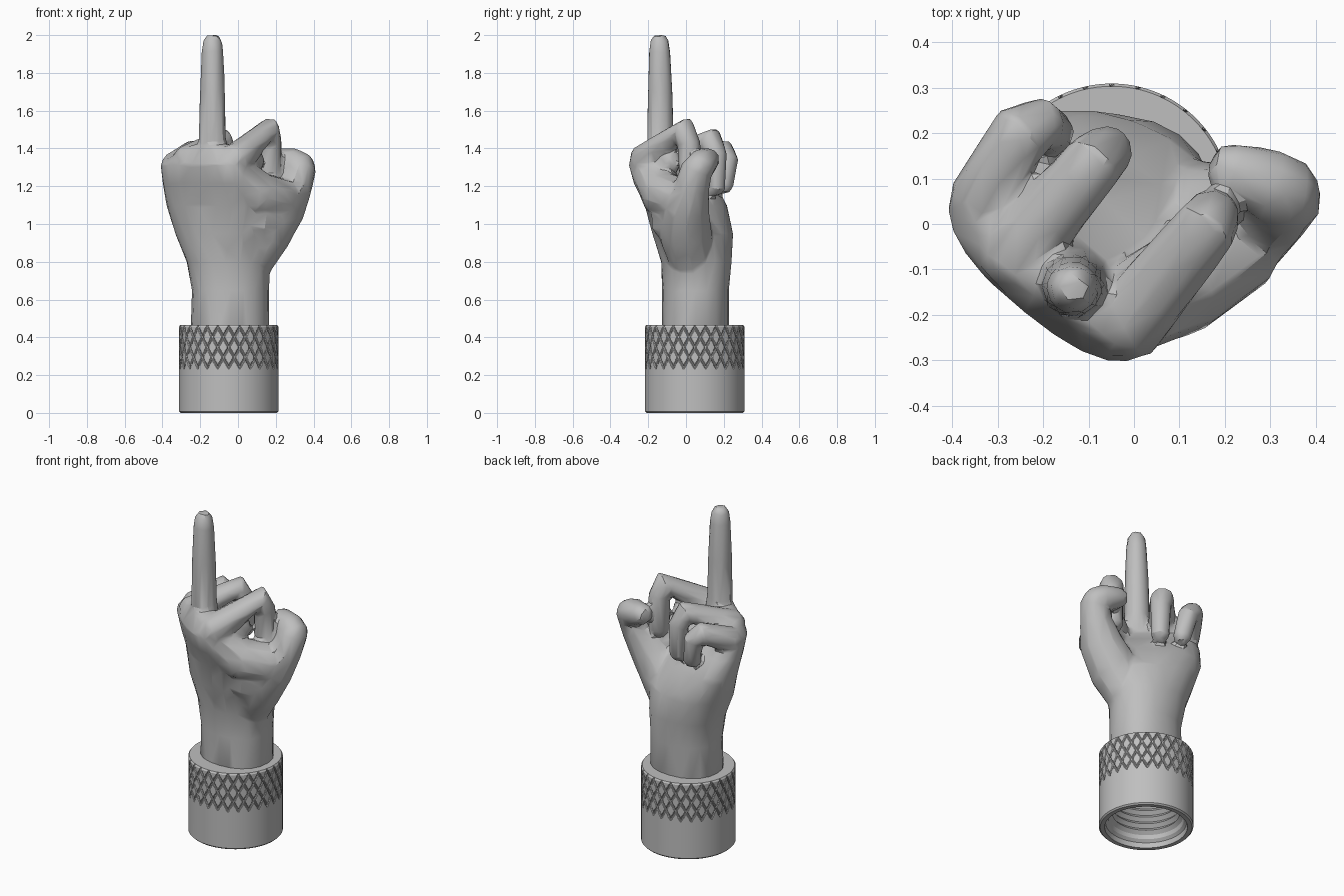
import bpy, bmesh, math
from mathutils import Vector, Matrix

if "Cube" in bpy.data.objects:
    bpy.data.objects.remove(bpy.data.objects["Cube"])

grey = bpy.data.materials.new("plain grey")
grey.diffuse_color = (0.52, 0.52, 0.52, 1)
grey.use_nodes = True
grey.node_tree.nodes["Principled BSDF"].inputs["Base Color"].default_value = grey.diffuse_color


def finish(bm, name):
    bmesh.ops.recalc_face_normals(bm, faces=bm.faces[:])
    mesh = bpy.data.meshes.new(name)
    bm.to_mesh(mesh)
    bm.free()
    mesh.materials.append(grey)
    obj = bpy.data.objects.new(name, mesh)
    bpy.context.collection.objects.link(obj)
    bpy.ops.object.select_all(action='DESELECT')
    obj.select_set(True)
    bpy.context.view_layer.objects.active = obj
    return obj


def loft(bm, rings, capped=True):
    """Skin a list of point rings with quads."""
    rows = [[bm.verts.new(p) for p in ring] for ring in rings]
    n = len(rows[0])
    for a, b in zip(rows, rows[1:]):
        for i in range(n):
            j = (i + 1) % n
            bm.faces.new((a[i], a[j], b[j], b[i]))
    if capped:
        bm.faces.new(rows[0][::-1])
        bm.faces.new(rows[-1])


def tube(bm, path, sides=10):
    """Tapered limb through (x, y, z, radius) points with rounded ends."""
    pts = [Vector(p[:3]) for p in path]
    rad = [p[3] + 0.003 for p in path]
    d0, d1 = (pts[0] - pts[1]).normalized(), (pts[-1] - pts[-2]).normalized()
    pts = [pts[0] + d0 * rad[0] * 0.6] + pts + [pts[-1] + d1 * rad[-1] * 0.6]
    rad = [rad[0] * 0.6] + rad + [rad[-1] * 0.6]
    rings, side = [], Vector((0.83, 0.55, 0.1))
    for i, p in enumerate(pts):
        t = Vector()
        if i > 0:
            t += (p - pts[i - 1]).normalized()
        if i < len(pts) - 1:
            t += (pts[i + 1] - p).normalized()
        t.normalize()
        side = (side - t * side.dot(t)).normalized()
        up = t.cross(side)
        rings.append([p + rad[i] * (side * math.cos(a) + up * math.sin(a))
                      for a in (2 * math.pi * k / sides for k in range(sides))])
    loft(bm, rings)


# Threaded, knurled cap: one lathe, with narrow grooves pressed in the upper band
CX, CY, R, TOP = -0.049, 0.046, 0.263, 0.465
STARTS, SEG, PITCH, Z0 = 28, 336, 0.108, 0.24
profile = [(0.0001, 0.36), (0.185, 0.36)]
for k in range(7):                                   # internal thread
    profile += [(0.185, 0.34 - k * 0.042), (0.205, 0.32 - k * 0.042)]
profile += [(0.21, 0.045), (0.225, 0.03), (0.23, 0.0), (0.255, 0.0),
            (R, 0.008), (R, 0.232)]
profile += [(R, Z0 + k * PITCH / 12) for k in range(25)]
profile += [(R - 0.006, TOP), (0.0001, TOP)]


def cap_radius(r, z, col):
    if r < R or z < Z0 - 0.001:
        return r
    depth = 0
    for sign in (1, -1):
        u = col * STARTS / SEG + sign * (z - Z0) / PITCH
        depth = max(depth, 1 - abs(u - round(u)) / 0.083)
    return r - 0.01 * depth


bm = bmesh.new()
rings = []
for r, z in profile:
    rings.append([(CX + cap_radius(r, z, c) * math.cos(2 * math.pi * c / SEG),
                   CY + cap_radius(r, z, c) * math.sin(2 * math.pi * c / SEG), z)
                  for c in range(SEG)])
loft(bm, rings, capped=False)
bmesh.ops.remove_doubles(bm, verts=bm.verts[:], dist=0.0003)
finish(bm, "knurled_cap")
bpy.ops.object.shade_smooth_by_angle(angle=math.radians(20))

# Hand: wrist and palm sections as (z, centre x, centre y, half width, half depth, turn)
bm = bmesh.new()
palm = [(0.43, -0.042, 0.05, 0.209, 0.177, 0), (0.65, -0.04, 0.05, 0.204, 0.177, 0),
        (0.80, -0.05, 0.055, 0.222, 0.187, -5), (0.95, -0.07, 0.036, 0.265, 0.203, -20),
        (1.10, -0.11, 0.0, 0.292, 0.172, -32), (1.22, -0.15, -0.06, 0.292, 0.14, -38),
        (1.32, -0.19, -0.11, 0.272, 0.10, -40), (1.42, -0.16, -0.13, 0.15, 0.06, -40)]
rings = []
for z, cx, cy, a, b, turn in palm:
    rot = Matrix.Rotation(math.radians(turn), 3, 'Z')
    ring = []
    for k in range(20):
        c, s = math.cos(math.pi * k / 10), math.sin(math.pi * k / 10)
        p = Vector((a * math.copysign(abs(c) ** 0.9, c), b * math.copysign(abs(s) ** 0.9, s), 0))
        ring.append(rot @ p + Vector((cx, cy, z)))
    rings.append(ring)
loft(bm, rings)

# Raised finger
tube(bm, [(-0.13, -0.13, 1.28, 0.082), (-0.135, -0.135, 1.46, 0.07),
          (-0.135, -0.137, 1.70, 0.065), (-0.135, -0.14, 1.92, 0.056), (-0.135, -0.14, 1.98, 0.047)])
# Bent first finger
tube(bm, [(-0.02, -0.226, 1.34, 0.085), (0.158, -0.008, 1.505, 0.068),
          (0.172, 0.015, 1.43, 0.06), (0.165, 0.02, 1.235, 0.053)])
# Curled third and little fingers
tube(bm, [(-0.27, -0.08, 1.34, 0.08), (-0.09, 0.135, 1.45, 0.066),
          (-0.06, 0.16, 1.37, 0.056), (-0.06, 0.155, 1.19, 0.05)])
tube(bm, [(-0.34, 0.045, 1.31, 0.072), (-0.25, 0.2, 1.385, 0.067),
          (-0.205, 0.22, 1.34, 0.056), (-0.18, 0.2, 1.2, 0.048)])
# Thumb mound and shaft, then its bent tip
tube(bm, [(0.03, 0.04, 0.72, 0.1), (0.135, -0.003, 0.95, 0.142), (0.24, 0.0, 1.1, 0.123),
          (0.305, 0.035, 1.21, 0.09), (0.335, 0.06, 1.31, 0.08)])
tube(bm, [(0.345, 0.065, 1.30, 0.077), (0.29, 0.09, 1.33, 0.077), (0.205, 0.125, 1.35, 0.056)])
# Web between thumb and first finger, the flesh under that finger, and the back of the hand
tube(bm, [(-0.03, -0.195, 1.29, 0.097), (0.1, -0.125, 1.165, 0.12), (0.235, -0.033, 1.13, 0.112)])
tube(bm, [(-0.03, -0.175, 1.3, 0.08), (0.09, -0.075, 1.34, 0.06)])
tube(bm, [(-0.06, -0.05, 1.05, 0.135), (0.15, -0.055, 1.02, 0.13)])

hand = finish(bm, "hand")
# Fuse the parts into one skin, then reduce it to broad facets
m = hand.modifiers.new("fuse", 'REMESH')
m.mode, m.voxel_size = 'VOXEL', 0.012
m = hand.modifiers.new("soften", 'SMOOTH')
m.factor, m.iterations = 0.5, 6
m = hand.modifiers.new("facet", 'DECIMATE')
m.ratio = 0.035
bpy.ops.object.convert(target='MESH')
mesh = hand.data
top = max(v.co.z for v in mesh.vertices)
for v in mesh.vertices:
    if v.co.z > 0.5:
        v.co.z = 0.5 + (v.co.z - 0.5) * 1.5 / (top - 0.5)
if not mesh.materials:
    mesh.materials.append(grey)
bpy.ops.object.shade_smooth_by_angle(angle=math.radians(30))
